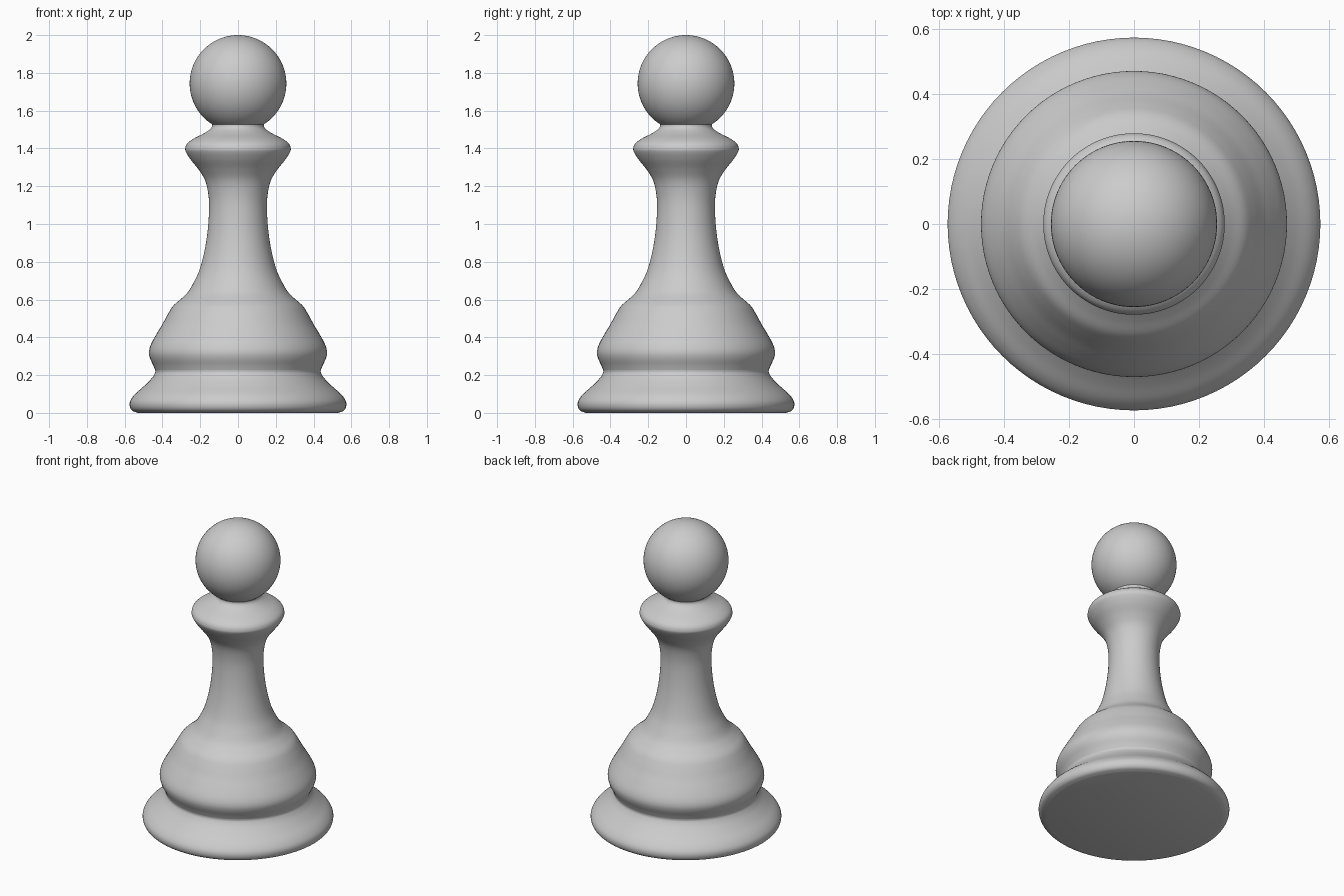
import bpy, bmesh, math
from mathutils import Vector

if "Cube" in bpy.data.objects:
    bpy.data.objects.remove(bpy.data.objects["Cube"])


def smooth_profile(points, steps=5):
    """Catmull-Rom curve through (radius, height) points."""
    p = [Vector(q) for q in points]
    p = [2 * p[0] - p[1]] + p + [2 * p[-1] - p[-2]]
    out = []
    for a, b, c, d in zip(p, p[1:], p[2:], p[3:]):
        for i in range(steps):
            t = i / steps
            out.append(0.5 * (2 * b + (c - a) * t + (2 * a - 5 * b + 4 * c - d) * t**2
                              + (3 * b - a - 3 * c + d) * t**3))
    return out + [p[-2]]


def lathe(name, profile, segments=96):
    bm = bmesh.new()
    verts = [bm.verts.new((r, 0, z)) for r, z in profile]
    edges = [bm.edges.new(pair) for pair in zip(verts, verts[1:])]
    bmesh.ops.spin(bm, geom=verts + edges, cent=(0, 0, 0), axis=(0, 0, 1),
                   angle=math.tau, steps=segments)
    bmesh.ops.remove_doubles(bm, verts=bm.verts, dist=1e-4)
    bmesh.ops.recalc_face_normals(bm, faces=bm.faces)
    mesh = bpy.data.meshes.new(name)
    bm.to_mesh(mesh)
    bm.free()
    ob = bpy.data.objects.new(name, mesh)
    bpy.context.collection.objects.link(ob)
    mesh.shade_smooth()
    return ob


# Foot, belly, stem and collar as one turned profile
foot = [(0.53, 0), (0.56, 0.012), (0.573, 0.035), (0.57, 0.065), (0.545, 0.1),
        (0.50, 0.14), (0.46, 0.18), (0.44, 0.21), (0.438, 0.225)]
belly = [(0.438, 0.225), (0.448, 0.25), (0.466, 0.29), (0.471, 0.325), (0.46, 0.365),
         (0.43, 0.42), (0.40, 0.47), (0.37, 0.525), (0.342, 0.568), (0.30, 0.605)]
stem = [(0.265, 0.64), (0.235, 0.69), (0.203, 0.76), (0.177, 0.86), (0.16, 0.97),
        (0.153, 1.09), (0.159, 1.17), (0.176, 1.235), (0.21, 1.29)]
collar = [(0.25, 1.34), (0.275, 1.38), (0.279, 1.402), (0.268, 1.427), (0.235, 1.452),
          (0.18, 1.48), (0.148, 1.502), (0.137, 1.52), (0.14, 1.54)]
profile = ([Vector((0, 0))] + smooth_profile(foot) +
           smooth_profile(belly + stem + collar)[1:] + [Vector((0, 1.54))])
lathe("body", profile)

# Ball head
ball = [(0.256 * math.sin(a), 1.744 - 0.256 * math.cos(a))
        for a in (math.pi * i / 48 for i in range(49))]
lathe("head", ball)
